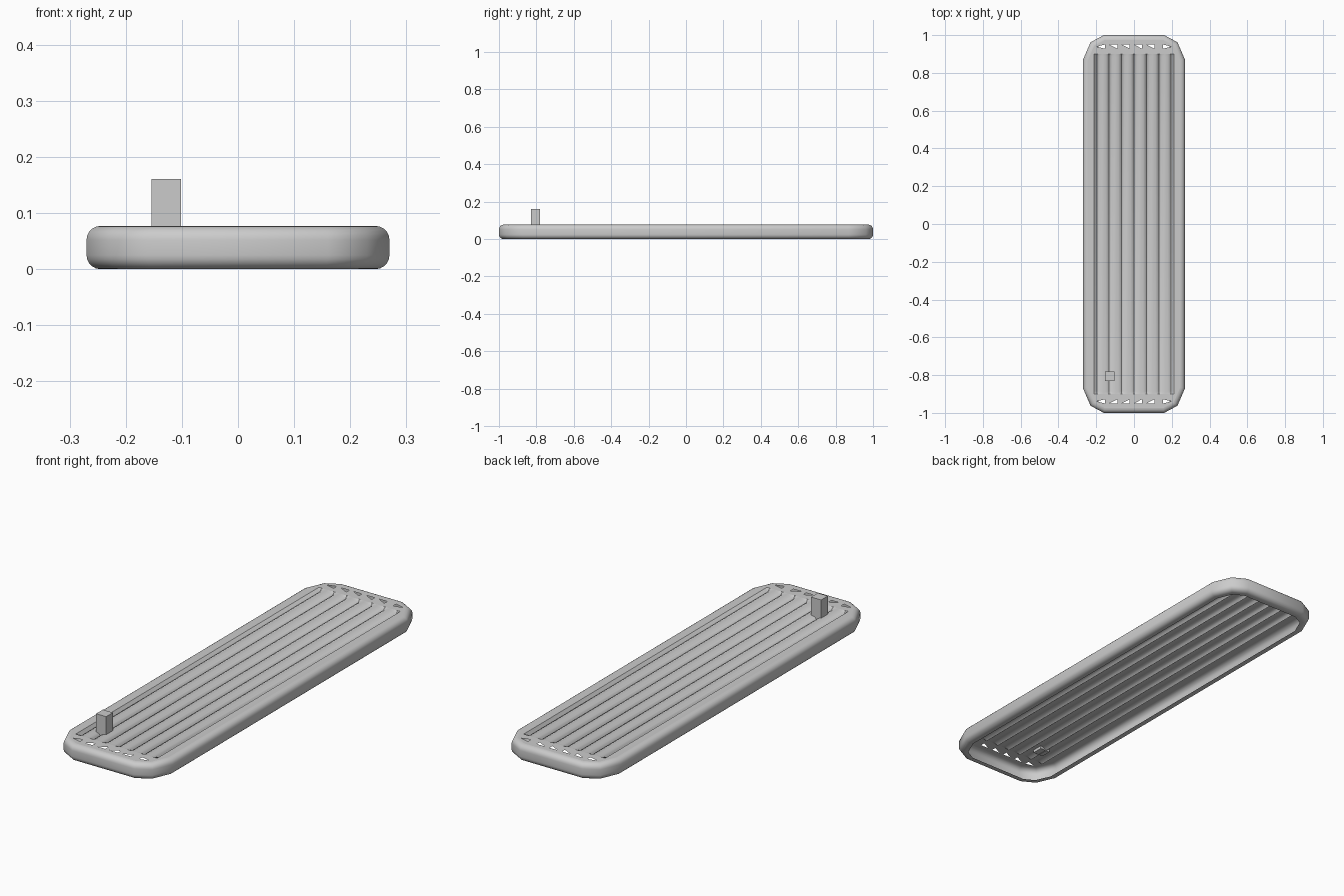
import bpy, bmesh, math
from mathutils import Vector

if "Cube" in bpy.data.objects:
    bpy.data.objects.remove(bpy.data.objects["Cube"])

TOP = 0.077
HALF = 0.197          # outermost groove
W = HALF * 2 / 6      # one slat
Y0, Y1, Y2 = 0.90, 0.928, 0.95


def finish(name, bm, smooth=True):
    bmesh.ops.remove_doubles(bm, verts=bm.verts, dist=0.0005)
    me = bpy.data.meshes.new(name)
    bm.to_mesh(me)
    bm.free()
    ob = bpy.data.objects.new(name, me)
    bpy.context.collection.objects.link(ob)
    if smooth:
        bpy.ops.object.select_all(action='DESELECT')
        bpy.context.view_layer.objects.active = ob
        ob.select_set(True)
        bpy.ops.object.shade_smooth_by_angle(angle=math.radians(40))
    return ob


def face(bm, pts):
    f = bm.faces.new([bm.verts.new(p) for p in pts])
    f.normal_update()
    return f


# Outline with two-step chamfered corners, counter-clockwise
quarter = [(0.27, 0.87), (0.23, 0.962), (0.16, 1.0)]
outline = (quarter + [(-x, y) for x, y in reversed(quarter)]
           + [(-x, -y) for x, y in quarter]
           + [(x, -y) for x, y in reversed(quarter)])


def inset(d):
    out = []
    n = len(outline)
    for i in range(n):
        a, b, c = (Vector(outline[(i + k) % n]) for k in (-1, 0, 1))
        e, f = (b - a).normalized(), (c - b).normalized()
        n1, n2 = Vector((-e.y, e.x)), Vector((-f.y, f.x))
        out.append(b + (n1 + n2) * d / (1 + n1.dot(n2)))
    return out


# Rim: C-shaped section swept round the outline
R = 0.025
section = [(0.04, 0.0)]
for k in range(6):
    a = math.radians(90 * k / 5)
    section.append((R - R * math.sin(a), R - R * math.cos(a)))
for k in range(6):
    a = math.radians(90 * k / 5)
    section.append((R - R * math.cos(a), TOP - R + R * math.sin(a)))
bm = bmesh.new()
loops = [[bm.verts.new((p.x, p.y, z)) for p in inset(d)] for d, z in section]
for lo, hi in zip(loops, loops[1:]):
    for i in range(len(lo)):
        j = (i + 1) % len(lo)
        bm.faces.new((lo[i], lo[j], hi[j], hi[i]))
finish("rim", bm)

# Flat border between the rim and the slats
S = HALF + 0.014
inner = [(S, -Y0), (S, Y0), (HALF, Y0), (HALF, Y2), (-HALF, Y2), (-HALF, Y0),
         (-S, Y0), (-S, -Y0), (-HALF, -Y0), (-HALF, -Y2), (HALF, -Y2), (HALF, -Y0)]
bm = bmesh.new()
edges = []
for loop in (inset(R), inner):
    vs = [bm.verts.new((p[0], p[1], TOP)) for p in loop]
    edges += [bm.edges.new((vs[i], vs[(i + 1) % len(vs)])) for i in range(len(vs))]
bmesh.ops.triangle_fill(bm, edges=edges, use_beauty=True, normal=(0, 0, 1))
for f in bm.faces:
    f.normal_update()
    if f.normal.z < 0:
        f.normal_flip()
finish("top_border", bm)

# Slats: one grooved sheet, grooves fading out at both ends
cols = [(-S, 0)]
for s in range(6):
    cols += [(-HALF + (s + t) * W, dz) for t, dz in
             ((0, 0.016), (0.1, 0.007), (0.25, 0.002), (0.5, 0), (0.75, 0.002), (0.9, 0.007))]
cols += [(HALF, 0.016), (S, 0)]
rows = [(-Y0, 0), (-0.885, 1), (0.885, 1), (Y0, 0)]
bm = bmesh.new()
grid = [[bm.verts.new((x, y, TOP - dz * k)) for x, dz in cols] for y, k in rows]
for r0, r1 in zip(grid, grid[1:]):
    for i in range(len(cols) - 1):
        bm.faces.new((r0[i], r0[i + 1], r1[i + 1], r1[i]))
finish("slats", bm)

# End strips with a small triangular opening at the end of each slat
bm = bmesh.new()
for sy in (-1, 1):
    def add(*pts):
        f = face(bm, [(x, y * sy, TOP) for x, y in pts])
        if f.normal.z < 0:
            f.normal_flip()
    add((-HALF, Y0), (HALF, Y0), (HALF, Y1), (-HALF, Y1))
    for s in range(6):
        a, c = -HALF + s * W, -HALF + (s + 1) * W
        if s == 5:
            a, c = c, a
        b = a + (c - a) * 0.65
        add((b, Y1), (c, Y1), (c, Y2), (b, Y2))
        if s in (0, 5):
            m = (a, (Y1 + Y2) / 2)
            add((a, Y1), (b, Y1), m)
            add(m, (b, Y2), (a, Y2))
        else:
            add((a, Y1), (b, Y1), (a, Y2))
finish("end_strips", bm, False)

# Small post standing near the front
bm = bmesh.new()
bmesh.ops.create_cube(bm, size=1)
for v in bm.verts:
    v.co = Vector((-0.128 + v.co.x * 0.052, -0.805 + v.co.y * 0.05,
                   0.112 + v.co.z * 0.098))
finish("post", bm, False)
